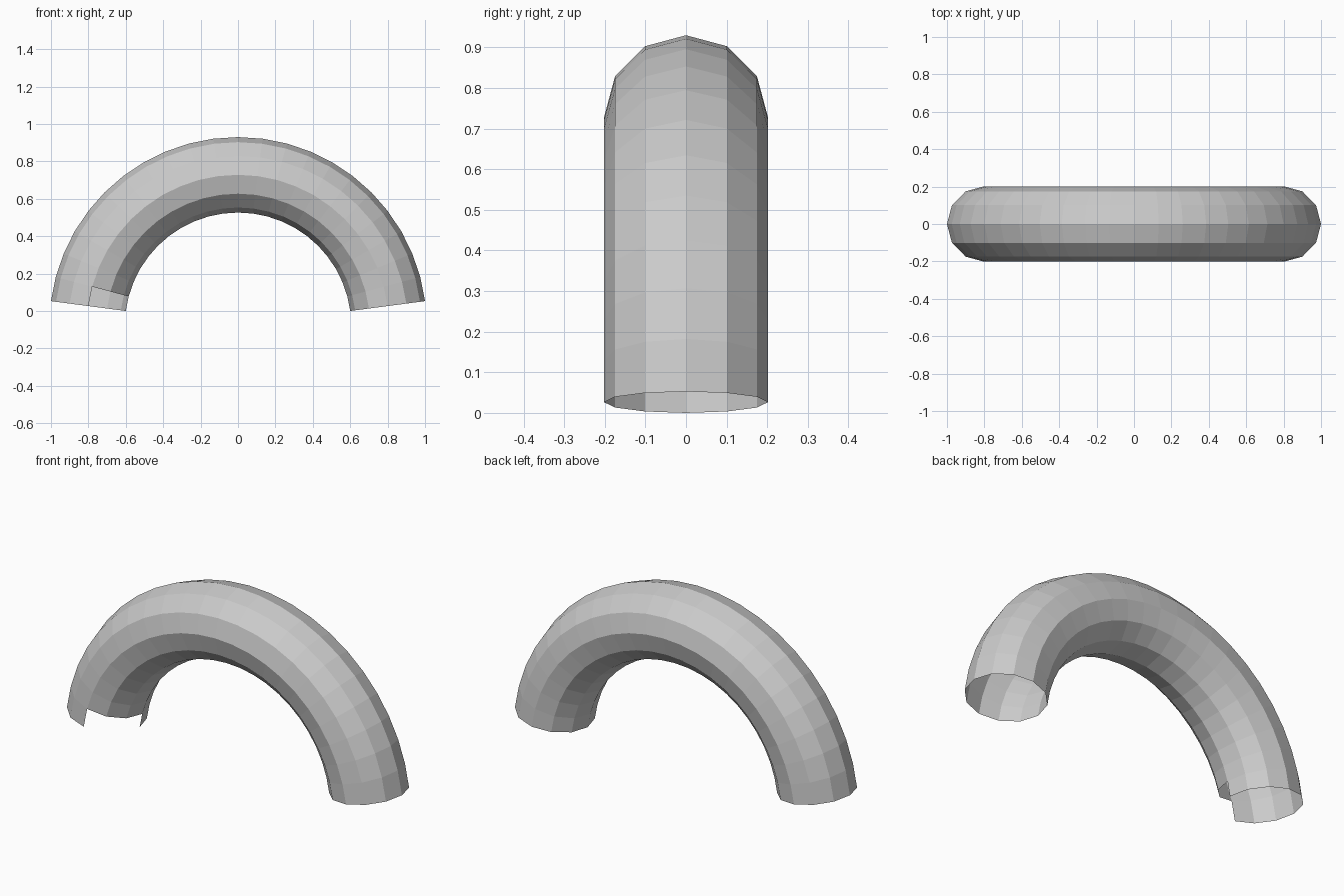
import bpy, bmesh
from math import sin, cos, radians

if "Cube" in bpy.data.objects:
    bpy.data.objects.remove(bpy.data.objects["Cube"])

STEP = radians(7.5)          # arc step of a 48-segment ring
SEGS, SIDES = 22, 12         # open arch with 12-sided tube
EDGE = 1 / cos(STEP)         # outer radius that gives a width of 2
R, r = 0.8 * EDGE, 0.2 * EDGE
DROP = (R - r) * sin(STEP)   # puts the inner end corners on the ground

# Arch tube: rings swept from the right end to the left end
bm = bmesh.new()
rings = []
for i in range(SEGS + 1):
    a = STEP * (i + 1)
    ring = []
    for j in range(SIDES):
        b = radians(360 / SIDES * j)
        d = R + r * cos(b)
        ring.append(bm.verts.new((d * cos(a), r * sin(b), d * sin(a) - DROP)))
    rings.append(ring)

# Skin, leaving a notch in the front inner quarter of the left end
for i in range(SEGS):
    for j in range(SIDES):
        if i == SEGS - 1 and 6 <= j <= 8:
            continue
        k = (j + 1) % SIDES
        bm.faces.new((rings[i][j], rings[i][k], rings[i + 1][k], rings[i + 1][j]))
for v in [v for v in bm.verts if not v.link_faces]:
    bm.verts.remove(v)
bmesh.ops.recalc_face_normals(bm, faces=bm.faces[:])
# Make sure the faces on top point outwards
top = max(bm.faces, key=lambda f: f.calc_center_median().z)
if top.normal.z < 0:
    bmesh.ops.reverse_faces(bm, faces=bm.faces[:])

mesh = bpy.data.meshes.new("arch_tube")
bm.to_mesh(mesh)
bm.free()
bpy.context.collection.objects.link(bpy.data.objects.new("arch_tube", mesh))
